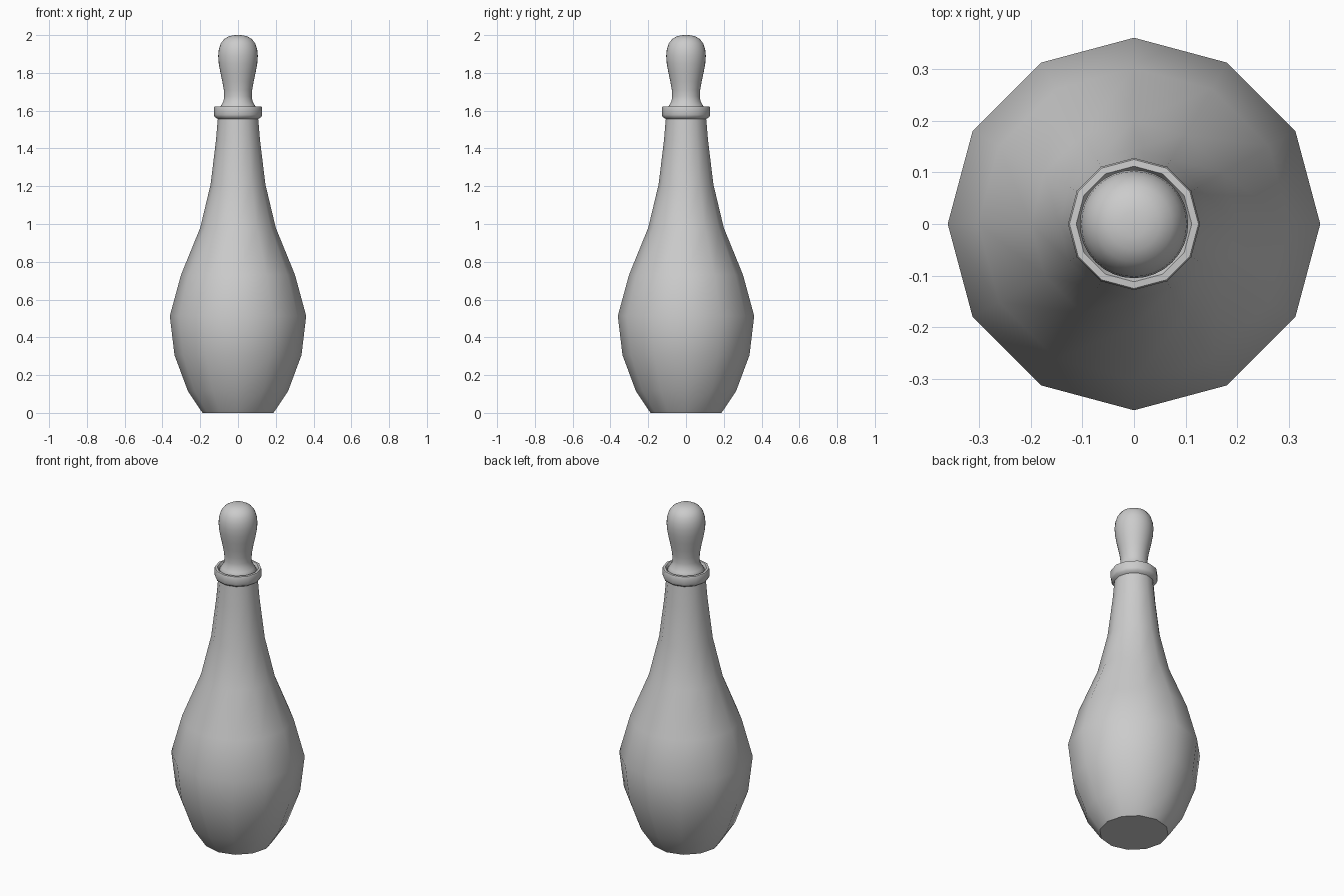
import bpy, bmesh, math

if "Cube" in bpy.data.objects:
    bpy.data.objects.remove(bpy.data.objects["Cube"])


def lathe(name, profile, sides, angle=40):
    """Revolve (radius, z) points about the z axis; radius 0 makes a pole."""
    bm = bmesh.new()
    rings = []
    for r, z in profile:
        if r == 0:
            rings.append([bm.verts.new((0, 0, z))])
        else:
            rings.append([bm.verts.new((r * math.cos(2 * math.pi * i / sides),
                                        r * math.sin(2 * math.pi * i / sides), z))
                          for i in range(sides)])
    for a, b in zip(rings, rings[1:]):
        for i in range(sides):
            j = (i + 1) % sides
            if len(a) == 1:
                bm.faces.new((a[0], b[j], b[i]))
            elif len(b) == 1:
                bm.faces.new((a[i], a[j], b[0]))
            else:
                bm.faces.new((a[i], a[j], b[j], b[i]))
    mesh = bpy.data.meshes.new(name)
    bm.to_mesh(mesh)
    bm.free()
    obj = bpy.data.objects.new(name, mesh)
    bpy.context.collection.objects.link(obj)
    bpy.ops.object.select_all(action='DESELECT')
    obj.select_set(True)
    bpy.context.view_layer.objects.active = obj
    bpy.ops.object.shade_smooth_by_angle(angle=math.radians(angle))
    return obj


# Twelve-sided bottle with rolled lip and a shallow mouth under the stopper
lathe("bottle", [
    (0, 0), (0.187, 0), (0.196, 0.012), (0.265, 0.115), (0.336, 0.305),
    (0.361, 0.513), (0.302, 0.73), (0.2, 0.98), (0.145, 1.21),
    (0.117, 1.44), (0.107, 1.556), (0.123, 1.566), (0.128, 1.578),
    (0.128, 1.615), (0.125, 1.622), (0.112, 1.623), (0.105, 1.61),
    (0.1, 1.595), (0, 1.595)], 12, 50)

# Round stopper with flared foot and bulbous grip
lathe("stopper", [
    (0, 1.59), (0.1, 1.59), (0.099, 1.612), (0.088, 1.63), (0.077, 1.65), (0.073, 1.675),
    (0.075, 1.71), (0.083, 1.755), (0.094, 1.805), (0.102, 1.85),
    (0.105, 1.89), (0.102, 1.922), (0.092, 1.955), (0.074, 1.979),
    (0.05, 1.993), (0.025, 1.999), (0, 2.0)], 32)
